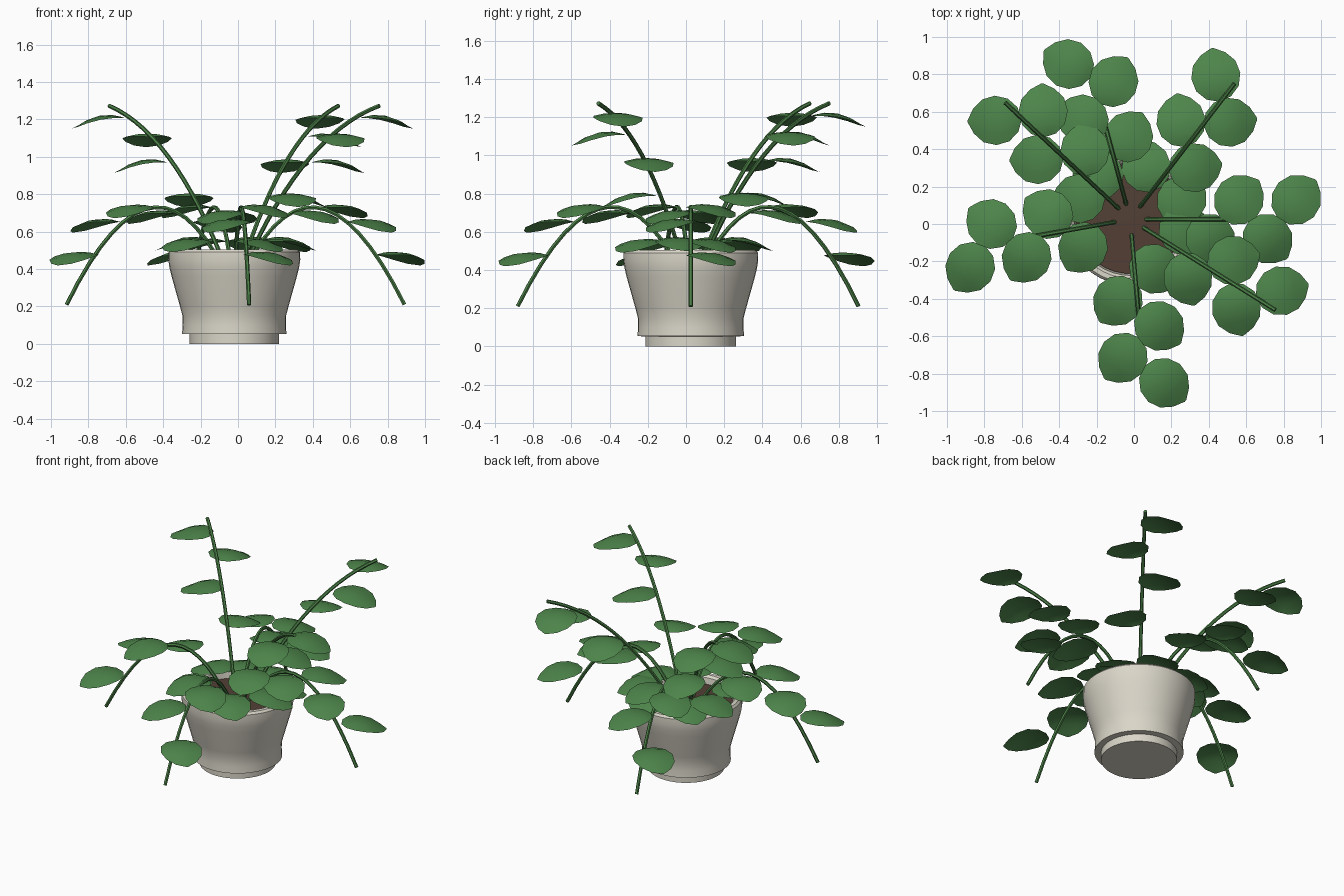
import bpy, bmesh, math
from mathutils import Vector

cube = bpy.data.objects.get("Cube")
if cube:
    bpy.data.objects.remove(cube, do_unlink=True)

CENTRE = Vector((-0.02, 0.025, 0))


def material(name, rgb):
    m = bpy.data.materials.new(name)
    m.use_nodes = True
    m.diffuse_color = (*rgb, 1)
    m.node_tree.nodes["Principled BSDF"].inputs["Base Color"].default_value = (*rgb, 1)
    return m


CREAM = material("cream ceramic", (0.70, 0.67, 0.58))
BROWN = material("brown soil", (0.085, 0.05, 0.036))
LEAF = material("leaf green", (0.075, 0.235, 0.07))
STEM = material("stem green", (0.068, 0.21, 0.06))


def finish(obj, mat, angle):
    obj.data.materials.clear()
    obj.data.materials.append(mat)
    bpy.ops.object.select_all(action="DESELECT")
    obj.select_set(True)
    bpy.context.view_layer.objects.active = obj
    bpy.ops.object.shade_smooth_by_angle(angle=math.radians(angle))


def add_mesh(name, bm, mat, angle=35):
    mesh = bpy.data.meshes.new(name)
    bm.to_mesh(mesh)
    bm.free()
    obj = bpy.data.objects.new(name, mesh)
    bpy.context.collection.objects.link(obj)
    finish(obj, mat, angle)
    return obj


def lathe(name, profile, mat, steps=40):
    """Spin a (radius, height) profile that starts and ends on the axis."""
    bm = bmesh.new()
    verts = [bm.verts.new((r, 0, z)) for r, z in profile]
    edges = [bm.edges.new(pair) for pair in zip(verts, verts[1:])]
    bmesh.ops.spin(bm, geom=verts + edges, cent=(0, 0, 0), axis=(0, 0, 1),
                   angle=math.tau, steps=steps, use_duplicate=False)
    bmesh.ops.remove_doubles(bm, verts=bm.verts, dist=0.0005)
    bmesh.ops.recalc_face_normals(bm, faces=bm.faces)
    obj = add_mesh(name, bm, mat)
    obj.location = CENTRE
    return obj


# Pot with a stepped foot, and soil inside the rim
lathe("pot", [(0, 0), (0.238, 0), (0.238, 0.052), (0.279, 0.054), (0.276, 0.1),
              (0.277, 0.15), (0.29, 0.2), (0.335, 0.36), (0.347, 0.41),
              (0.353, 0.45), (0.352, 0.49), (0.34, 0.504), (0.315, 0.504),
              (0.3, 0.49), (0.29, 0.42), (0, 0.42)], CREAM)
lathe("soil", [(0, 0.41), (0.291, 0.41), (0.291, 0.45), (0, 0.455)], BROWN)


# Arching stems: each is one quadratic arc in its own vertical plane
ROOT = Vector((0, 0, 0.28))
UPRIGHT = (Vector((0.395, 0, 1.11)), Vector((0.915, 0, 1.273)))
DROOPING = (Vector((0.41, 0, 1.215)), Vector((0.91, 0, 0.21)))


def height_at(radius, bend, tip):
    """Height of an arc at a given distance from the middle."""
    a, b = tip.x - 2 * bend.x, 2 * bend.x
    t = (-b + math.sqrt(b * b + 4 * a * radius)) / (2 * a)
    return (1 - t) ** 2 * ROOT.z + 2 * t * (1 - t) * bend.z + t * t * tip.z


def add_stem(name, heading, bend, tip):
    curve = bpy.data.curves.new(name, "CURVE")
    curve.dimensions = "3D"
    curve.bevel_depth = 0.0115
    curve.bevel_resolution = 1
    curve.resolution_u = 16
    curve.use_fill_caps = True
    spline = curve.splines.new("BEZIER")
    spline.bezier_points.add(1)
    for point, co in zip(spline.bezier_points, (ROOT, tip)):
        point.co = co
        point.handle_left_type = point.handle_right_type = "FREE"
        point.handle_left = point.handle_right = co.lerp(bend, 2 / 3)
    obj = bpy.data.objects.new(name, curve)
    bpy.context.collection.objects.link(obj)
    obj.location = CENTRE
    obj.rotation_euler.z = heading
    bpy.ops.object.select_all(action="DESELECT")
    obj.select_set(True)
    bpy.context.view_layer.objects.active = obj
    bpy.ops.object.convert(target="MESH")
    finish(bpy.context.object, STEM, 50)


# Leaf blade: a twelve-sided round sheet that arches over and droops at the tip
LENGTH, HALF_WIDTH, ROWS = 0.275, 0.132, 6


def add_leaf(name, base, heading):
    bm = bmesh.new()
    rows = []
    for i in range(ROWS + 1):
        s = (1 - math.cos(math.pi * i / ROWS)) / 2
        width = max(HALF_WIDTH * math.sin(math.pi * i / ROWS), 0.006)
        reach = s * LENGTH + (0.012 if i == ROWS else 0)
        arch = 0.11 * s - 0.165 * s * s
        rows.append([bm.verts.new((reach, v * width,
                                   arch - 0.022 * (v * width / HALF_WIDTH) ** 2))
                     for v in (-1, -0.5, 0, 0.5, 1)])
    for near, far in zip(rows, rows[1:]):
        for j in range(4):
            bm.faces.new((near[j], far[j], far[j + 1], near[j + 1]))
    obj = add_mesh(name, bm, LEAF, 60)
    obj.location = base
    obj.rotation_euler.z = heading


# Seven stems, each with five leaves on alternating sides
PLANTS = [(0, DROOPING), (52.5, UPRIGHT), (105, DROOPING), (137, UPRIGHT),
          (190, DROOPING), (275, DROOPING), (328, UPRIGHT)]
for n, (degrees, arc) in enumerate(PLANTS, 1):
    heading = math.radians(degrees)
    along = Vector((math.cos(heading), math.sin(heading), 0))
    across = Vector((-along.y, along.x, 0))
    add_stem(f"stem_{n}", heading, *arc)
    for k in range(5):
        side = 1 if k % 2 == 0 else -1
        joint = 0.145 + 0.153 * k
        turn = heading + side * math.radians(45)
        middle = CENTRE + along * (joint + 0.13) + across * side * 0.104
        base = middle - Vector((math.cos(turn), math.sin(turn), 0)) * LENGTH / 2
        base.z = height_at(joint, *arc)
        add_leaf(f"leaf_{n}_{k + 1}", base, turn)
